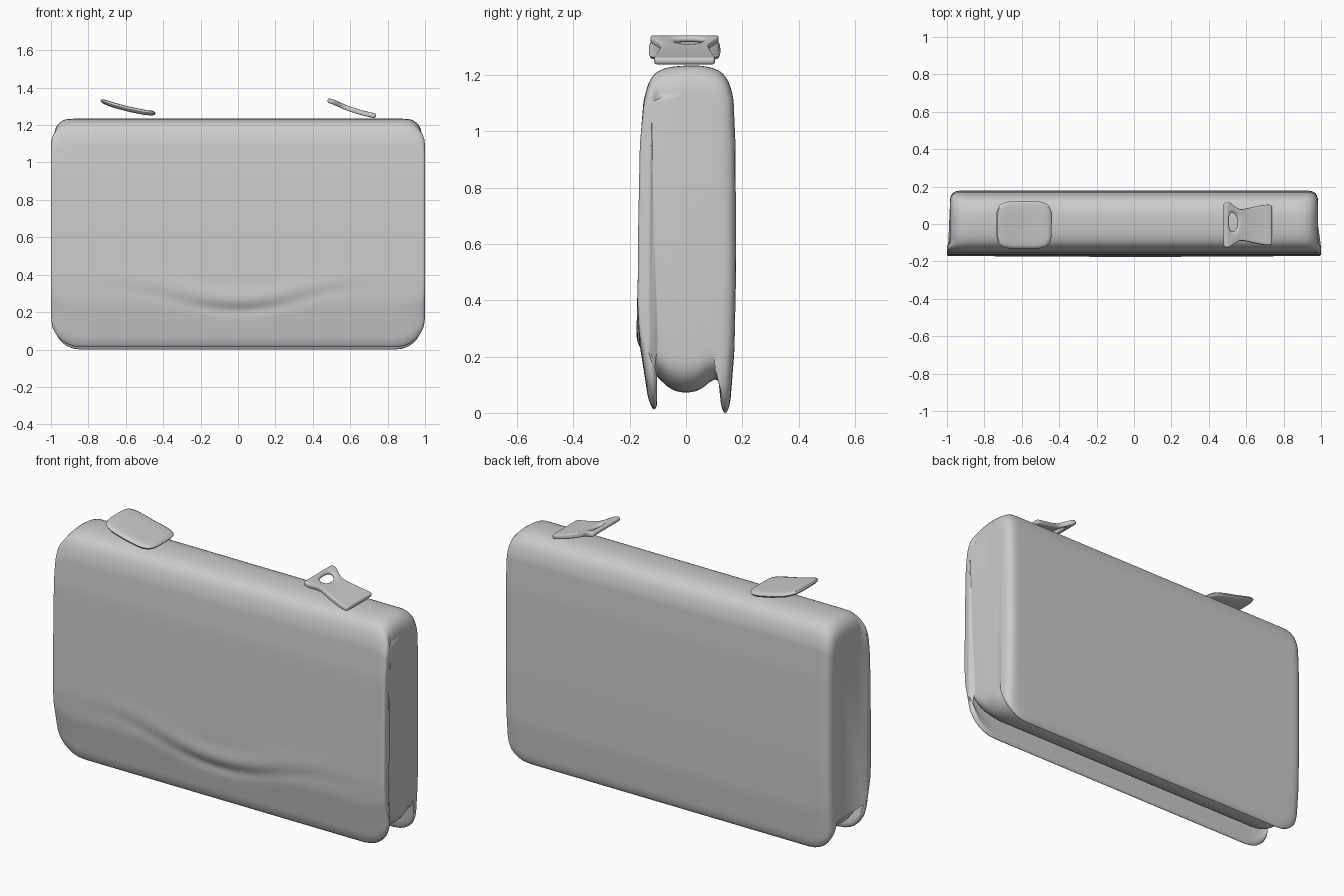
import bpy, bmesh, math
from mathutils import Vector

if "Cube" in bpy.data.objects:
    bpy.data.objects.remove(bpy.data.objects["Cube"])


def finish(name, bm):
    bmesh.ops.recalc_face_normals(bm, faces=bm.faces)
    me = bpy.data.meshes.new(name)
    bm.to_mesh(me)
    bm.free()
    ob = bpy.data.objects.new(name, me)
    bpy.context.collection.objects.link(ob)
    bpy.ops.object.select_all(action='DESELECT')
    ob.select_set(True)
    bpy.context.view_layer.objects.active = ob
    bpy.ops.object.shade_smooth_by_angle(angle=math.radians(50))
    return ob


def interp(pts, x):
    for (a, za), (b, zb) in zip(pts, pts[1:]):
        if x <= b:
            return za + (zb - za) * (x - a) / (b - a)
    return pts[-1][1]


def soften(pts, step=0.06, rounds=2):
    """Split long sides, then round the corners of a closed profile."""
    out = []
    for a, b in zip(pts, pts[1:] + pts[:1]):
        a, b = Vector(a), Vector(b)
        n = max(1, round((b - a).length / step))
        out += [a.lerp(b, i / n) for i in range(n)]
    for _ in range(rounds):
        out = [p for a, b in zip(out, out[1:] + out[:1])
               for p in (a.lerp(b, 0.25), a.lerp(b, 0.75))]
    return out


def round_in(d, w, h):
    """Inset of a rounded corner (w wide, h tall) at distance d from the end."""
    return 0 if d >= w else h * (1 - math.sqrt(1 - ((w - d) / w) ** 2))


# Pouch cross-section (y, z): front flap, top, back panel, core, open slot
section = soften([
    (-.115, .005), (-.135, .05), (-.15, .15), (-.166, .25), (-.172, .38),
    (-.170, .65), (-.164, .95), (-.15, 1.12), (-.125, 1.195), (-.08, 1.226),
    (0, 1.235), (.08, 1.232), (.14, 1.205), (.168, 1.13), (.176, .95),
    (.178, .5), (.172, .22), (.157, .03), (.14, -.008), (.125, .02),
    (.115, .12), (.09, .115), (.05, .08), (0, .07), (-.05, .08), (-.09, .115),
    (-.112, .14), (-.117, .22), (-.115, .65), (-.095, 1.05), (-.085, 1.125),
    (-.025, 1.145), (-.03, 1.16), (-.085, 1.15), (-.108, 1.11), (-.113, 1.0),
    (-.12, .65), (-.122, .2), (-.118, .12), (-.1, .03)])
N = len(section)
area = sum(a.x * b.y - b.x * a.y for a, b in zip(section, section[1:] + section[:1]))
inward = []
for i in range(N):
    t = (section[(i + 1) % N] - section[i - 1]).normalized()
    inward.append(Vector((-t.y, t.x)) * (1 if area > 0 else -1))

# Pouch: section carried along x, rounded towards both ends
ends = [0, .002, .005, .01, .016, .025, .04, .06, .085, .12, .16]
half = [1 - d for d in ends] + [.84 * (1 - i / 16) for i in range(1, 16)]
stations = [-x for x in half] + [0] + half[::-1]
bm = bmesh.new()
rings = []
for x in stations:
    d = 1 - abs(x)
    edge = round_in(d, .014, .011)
    low, high, back = round_in(d, .16, .15), round_in(d, .1, .1), round_in(d, .06, .05)
    crease = .22 + .13 * (0.5 - 0.5 * math.cos(math.pi * min(abs(x) / .75, 1)))
    depth = .009 * math.exp(-(x / .45) ** 2)
    ring = []
    for p, nrm in zip(section, inward):
        y, z = p + nrm * edge
        if p.x < -.14:
            y -= depth * (math.exp(-((z - crease - .05) / .05) ** 2)
                          - math.exp(-((z - crease + .01) / .03) ** 2))
        if z < .4:
            z += low * (.4 - z) / .4
        if z > 1:
            z -= high * (z - 1) / .235
        if y > .05:
            y -= back * (y - .05) / .128
        # the core stops just short of the flap
        k = min(max((y + .122) / .02, 0), 1)
        xs = x - math.copysign(.016 * k * abs(x) ** 20, x)
        ring.append(bm.verts.new((xs, y, z)))
    rings.append(ring)
for r, s in zip(rings, rings[1:]):
    for i in range(N):
        j = (i + 1) % N
        bm.faces.new((r[i], r[j], s[j], s[i]))
caps = [bm.faces.new(rings[0]), bm.faces.new(rings[-1])]
bmesh.ops.triangulate(bm, faces=caps)
finish("pouch_body", bm)

# Left pull tab: curved, pillow-like rounded square
curve = [(-.74, 1.333), (-.67, 1.308), (-.58, 1.284), (-.5, 1.268), (-.43, 1.261)]
layers = [(.02, -.014), (.3, -.014), (.6, -.014), (.85, -.013), (.96, -.009), (1, 0)]
layers += [(s, -h) for s, h in layers[-2::-1]]
bm = bmesh.new()
rings = []
M = 48
for s, h in layers:
    ring = []
    for i in range(M):
        a = 2 * math.pi * i / M
        c, n = math.cos(a), math.sin(a)
        x = -.588 + .148 * s * math.copysign(abs(c) ** .45, c)
        y = -.005 + .127 * s * math.copysign(abs(n) ** .45, n)
        ring.append(bm.verts.new((x, y, interp(curve, x) + h)))
    rings.append(ring)
for r, s in zip(rings, rings[1:]):
    for i in range(M):
        j = (i + 1) % M
        bm.faces.new((r[i], r[j], s[j], s[i]))
bm.faces.new(rings[0])
bm.faces.new(rings[-1])
finish("left_pull_tab", bm)

# Right pull tab: waisted plate with a slot near its raised end
rows = [(.478, .115, 1.333), (.505, .13, 1.326), (.555, .082, 1.303),
        (.585, .085, 1.29), (.65, .1, 1.268), (.72, .112, 1.252), (.738, .105, 1.248)]
cols = [-1, -.9, -.35, .65, .9, 1]
bm = bmesh.new()
grid = [[bm.verts.new((x, c * w - .005, z)) for c in cols] for x, w, z in rows]
for i in range(len(rows) - 1):
    for j in range(len(cols) - 1):
        if (i, j) != (1, 2):
            bm.faces.new((grid[i][j], grid[i + 1][j], grid[i + 1][j + 1], grid[i][j + 1]))
tab = finish("right_pull_tab", bm)
mod = tab.modifiers.new("thickness", 'SOLIDIFY')
mod.thickness, mod.offset = .026, 0
mod = tab.modifiers.new("smooth", 'SUBSURF')
mod.levels = mod.render_levels = 2
